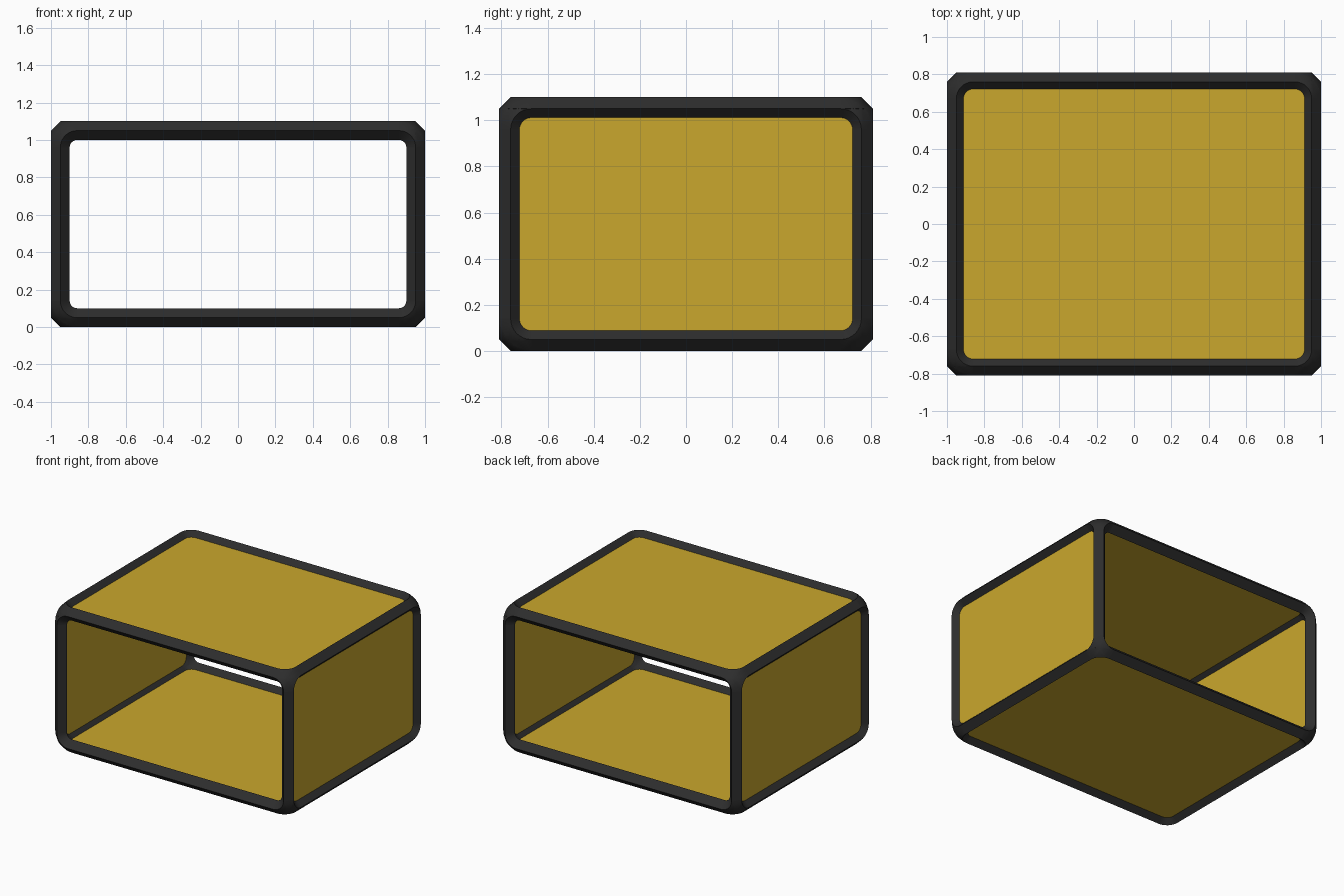
import bpy, bmesh, math
from itertools import product
from mathutils import Vector

cube = bpy.data.objects.get("Cube")
if cube:
    bpy.data.objects.remove(cube, do_unlink=True)

HALF = Vector((1.0, 0.81, 0.55))   # half sizes of the whole frame
R = 0.05                           # beam radius (square section on its edge)
REACH = 0.14                       # length of a corner joint along each beam
BEND = REACH - R                   # bend radius of the joint centre line
STEPS = 8
UP = Vector((0, 0, HALF.z))


def material(name, rgb):
    m = bpy.data.materials.new(name)
    m.use_nodes = True
    m.diffuse_color = (*rgb, 1)
    bsdf = m.node_tree.nodes["Principled BSDF"]
    bsdf.inputs["Base Color"].default_value = (*rgb, 1)
    bsdf.inputs["Roughness"].default_value = 0.6
    return m


BLACK = material("black_frame", (0.026, 0.026, 0.026))
YELLOW = material("mustard_panel", (0.59, 0.39, 0.026))


def finish(name, bm, mat):
    bmesh.ops.remove_doubles(bm, verts=bm.verts, dist=1e-5)
    bmesh.ops.recalc_face_normals(bm, faces=bm.faces)
    mesh = bpy.data.meshes.new(name)
    bm.to_mesh(mesh)
    bm.free()
    mesh.materials.append(mat)
    obj = bpy.data.objects.new(name, mesh)
    bpy.context.collection.objects.link(obj)
    bpy.ops.object.select_all(action='DESELECT')
    obj.select_set(True)
    bpy.context.view_layer.objects.active = obj
    bpy.ops.object.shade_smooth_by_angle(angle=math.radians(35))


def skin(bm, rings):
    """Join closed rings of points into a capped tube."""
    loops = [[bm.verts.new(p) for p in ring] for ring in rings]
    for a, b in zip(loops, loops[1:]):
        for i in range(len(a)):
            j = (i + 1) % len(a)
            bm.faces.new((a[i], a[j], b[j], b[i]))
    bm.faces.new(loops[0])
    bm.faces.new(loops[-1])


def on_axes(i, a, j, b, k, c):
    v = Vector((0, 0, 0))
    v[i], v[j], v[k] = a, b, c
    return v


# Straight beams, four along each axis
def beam(name, axis, s, t):
    j, k = (axis + 1) % 3, (axis + 2) % 3
    cj, ck = s * (HALF[j] - R), t * (HALF[k] - R)
    end = HALF[axis] - REACH
    rings = [[on_axes(axis, e, j, cj + dj, k, ck + dk) + UP
              for dj, dk in ((R, 0), (0, R), (-R, 0), (0, -R))] for e in (-end, end)]
    bm = bmesh.new()
    skin(bm, rings)
    finish(name, bm, BLACK)


for axis, label in enumerate(("cross", "depth", "upright")):
    for n, (s, t) in enumerate(product((-1, 1), repeat=2)):
        beam(f"{label}_beam_{n + 1}", axis, s, t)


# Corner joints: three bent tubes closed by a rounded outer cap
def arc(axis, radius, depth):
    """Quarter arc in the plane across axis, measured inward from the corner."""
    j, k = (axis + 1) % 3, (axis + 2) % 3
    pts = []
    for n in range(STEPS + 1):
        a = math.pi / 2 * n / STEPS
        pts.append(on_axes(axis, depth, j, REACH - radius * math.sin(a),
                           k, REACH - radius * math.cos(a)))
    return pts


def corner(name, signs):
    def place(p):
        return Vector([signs[i] * (HALF[i] - p[i]) for i in range(3)]) + UP

    bm = bmesh.new()
    for axis in range(3):
        edges = [arc(axis, BEND, 0), arc(axis, BEND - R, R),
                 arc(axis, BEND, 2 * R), arc(axis, BEND + R, R)]
        skin(bm, [[place(p) for p in ring] for ring in zip(*edges)])
    finish(name, bm, BLACK)

    # Cap on a sphere through the three outer ridges
    centre = Vector((REACH,) * 3)
    radius = math.hypot(BEND, REACH)
    middle = centre - Vector((1, 1, 1)).normalized() * radius
    rim = arc(0, BEND, 0) + arc(1, BEND, 0) + arc(2, BEND, 0)
    # Order the rim points around the diagonal
    u = Vector((1, -1, 0)).normalized()
    w = Vector((1, 1, -2)).normalized()
    rim.sort(key=lambda p: math.atan2(p.dot(w), p.dot(u)))
    bm = bmesh.new()
    loops = []
    for f in (1, 0.7, 0.35):
        loops.append([bm.verts.new(place(
            centre + (middle.lerp(p, f) - centre).normalized() * radius)) for p in rim])
    tip = bm.verts.new(place(middle))
    count = len(rim)
    for i in range(count):
        j = (i + 1) % count
        for a, b in zip(loops, loops[1:]):
            bm.faces.new((a[i], a[j], b[j], b[i]))
        bm.faces.new((loops[-1][i], loops[-1][j], tip))
    bmesh.ops.recalc_face_normals(bm, faces=bm.faces)
    outward = Vector(signs)
    if sum(f.normal.dot(outward) for f in bm.faces) < 0:
        bmesh.ops.reverse_faces(bm, faces=bm.faces)
    mesh_name = name + "_cap"
    mesh = bpy.data.meshes.new(mesh_name)
    bm.to_mesh(mesh)
    bm.free()
    mesh.materials.append(BLACK)
    for poly in mesh.polygons:
        poly.use_smooth = True
    bpy.context.collection.objects.link(bpy.data.objects.new(mesh_name, mesh))


for n, signs in enumerate(product((-1, 1), repeat=3)):
    corner(f"corner_joint_{n + 1}", signs)


# Panels on the sides, top and bottom; front and back stay open
def panel(name, axis, side):
    size = [2 * (h - R) for h in HALF]
    size[axis] = 0.023
    pos = UP.copy()
    pos[axis] += side * (HALF[axis] - R)
    bm = bmesh.new()
    bmesh.ops.create_cube(bm, size=1)
    bmesh.ops.scale(bm, vec=size, verts=bm.verts)
    # Clip the panel corners so that they stay inside the joints
    across = [e for e in bm.edges
              if abs((e.verts[0].co - e.verts[1].co)[axis]) > 0.01]
    bmesh.ops.bevel(bm, geom=across, offset=BEND, segments=STEPS,
                    profile=0.5, affect='EDGES')
    bmesh.ops.translate(bm, vec=pos, verts=bm.verts)
    finish(name, bm, YELLOW)


panel("left_panel", 0, 1)
panel("right_panel", 0, -1)
panel("top_panel", 2, 1)
panel("bottom_panel", 2, -1)
